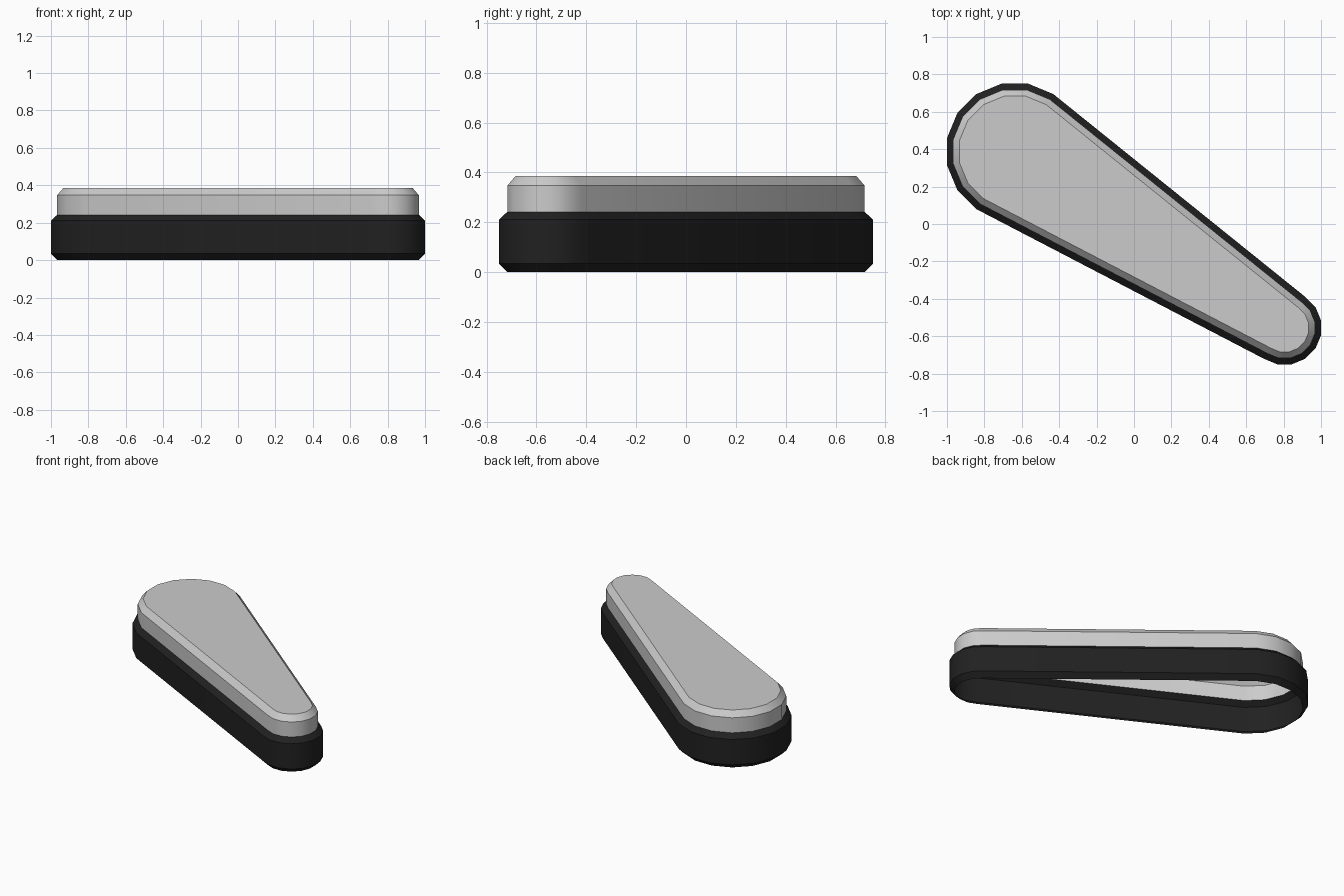
import bpy, bmesh
from math import radians, sin, cos

if "Cube" in bpy.data.objects:
    bpy.data.objects.remove(bpy.data.objects["Cube"])

# Outline: tapered capsule, half a 16-gon at each end
ENDS = [(-0.637, 0.387, 0.370, 56.25), (0.805, -0.555, 0.199, 236.25)]


def outline(inset):
    return [(cx + (r - inset) * cos(radians(start + 22.5 * i)),
             cy + (r - inset) * sin(radians(start + 22.5 * i)))
            for cx, cy, r, start in ENDS for i in range(9)]


def shell(name, profile, capped=False, color=None):
    """Stack outline rings given as (inset, z) and skin them."""
    bm = bmesh.new()
    rings = [[bm.verts.new((x, y, z)) for x, y in outline(d)] for d, z in profile]
    n = len(rings[0])
    for a, b in zip(rings, rings[1:]):
        for i in range(n):
            j = (i + 1) % n
            bm.faces.new((a[i], a[j], b[j], b[i]))
    if capped:
        bm.faces.new(rings[-1])
    mesh = bpy.data.meshes.new(name)
    bm.to_mesh(mesh)
    bm.free()
    ob = bpy.data.objects.new(name, mesh)
    bpy.context.collection.objects.link(ob)
    if color:
        mat = bpy.data.materials.new(name + "_material")
        mat.diffuse_color = color
        mat.use_nodes = True
        mat.node_tree.nodes["Principled BSDF"].inputs["Base Color"].default_value = mat.diffuse_color
        mesh.materials.append(mat)
    bpy.ops.object.select_all(action='DESELECT')
    ob.select_set(True)
    bpy.context.view_layer.objects.active = ob
    bpy.ops.object.shade_smooth_by_angle(angle=radians(30))
    return ob


# Black bevelled band, open underneath
shell("base_band", [(0.034, 0), (0, 0.034), (0, 0.211), (0.034, 0.242)],
      color=(0.015, 0.015, 0.015, 1))

# Grey bevelled cover, hollow from below
shell("top_cover", [(0.034, 0.242), (0.034, 0.347), (0.068, 0.386)], capped=True)
